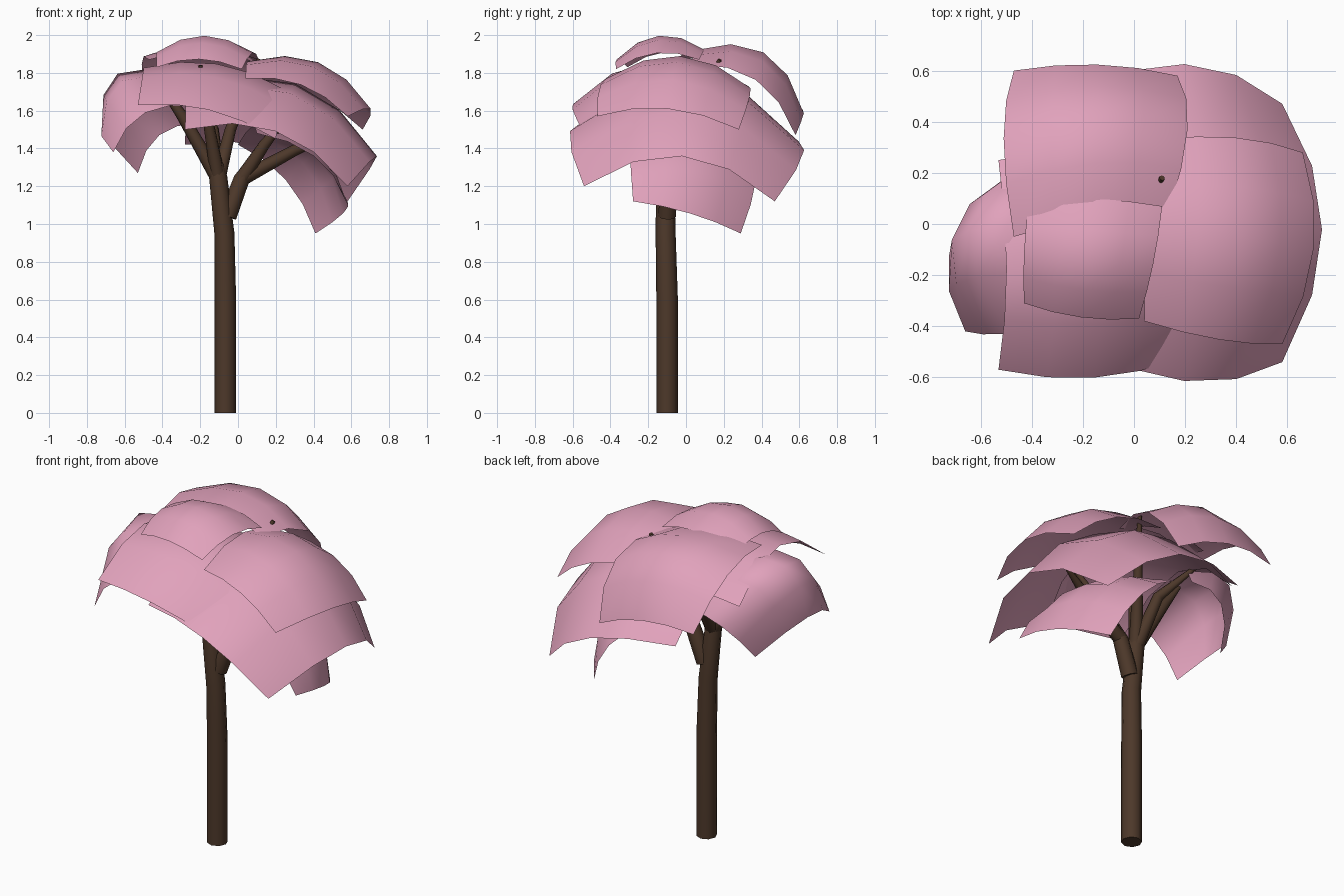
import bpy, bmesh
from mathutils import Vector

if "Cube" in bpy.data.objects:
    bpy.data.objects.remove(bpy.data.objects["Cube"])


def material(name, rgb):
    m = bpy.data.materials.new(name)
    m.diffuse_color = (*rgb, 1)
    m.use_nodes = True
    m.node_tree.nodes["Principled BSDF"].inputs["Base Color"].default_value = m.diffuse_color
    return m


BARK = material("bark", (0.075, 0.040, 0.023))
BLOSSOM = material("blossom", (0.75, 0.36, 0.50))
N = 4  # segments per side of a blossom sheet


def sheet(name, c00, c10, c11, c01, lift_u, lift_v, dome, bow_u, bow_v):
    """Curved sheet: bilinear corners, lifted along the normal and bowed at the edges."""
    a, b, c, d = map(Vector, (c00, c10, c11, c01))
    normal = (c - a).cross(d - b).normalized()
    side_u = (b - a + c - d).normalized()
    side_v = (d - a + c - b).normalized()
    bm = bmesh.new()
    rows = []
    for j in range(N + 1):
        v = j / N
        row = []
        for i in range(N + 1):
            u = i / N
            ku, kv = 4 * u * (1 - u), 4 * v * (1 - v)
            p = a.lerp(b, u).lerp(d.lerp(c, u), v)
            p += normal * (ku * lift_u + kv * lift_v + ku * kv * dome)
            p += side_u * (bow_u * kv * (2 * u - 1)) + side_v * (bow_v * ku * (2 * v - 1))
            row.append(bm.verts.new(p))
        rows.append(row)
    for j in range(N):
        for i in range(N):
            f = bm.faces.new((rows[j][i], rows[j][i + 1], rows[j + 1][i + 1], rows[j + 1][i]))
            f.smooth = True
    me = bpy.data.meshes.new(name)
    bm.to_mesh(me)
    bm.free()
    me.materials.append(BLOSSOM)
    bpy.context.collection.objects.link(bpy.data.objects.new(name, me))


def limb(name, points):
    """Tapered tube through (x, y, z, radius) points."""
    cu = bpy.data.curves.new(name, 'CURVE')
    cu.dimensions = '3D'
    cu.bevel_depth = 1
    cu.bevel_resolution = 2
    cu.use_fill_caps = True
    sp = cu.splines.new('POLY')
    sp.points.add(len(points) - 1)
    for q, (x, y, z, r) in zip(sp.points, points):
        q.co = (x, y, z, 1)
        q.radius = r
    cu.materials.append(BARK)
    ob = bpy.data.objects.new(name, cu)
    bpy.context.collection.objects.link(ob)
    bpy.ops.object.select_all(action='DESELECT')
    ob.select_set(True)
    bpy.context.view_layer.objects.active = ob
    bpy.ops.object.convert(target='MESH')
    bpy.ops.object.shade_smooth_by_angle(angle=0.9)


# trunk and main limbs
limb("trunk", [(-.067, -.10, 0, .057), (-.067, -.10, .6, .057),
               (-.072, -.108, .95, .053), (-.105, -.11, 1.25, .048), (-.11, -.11, 1.32, .035)])
limb("right_limb", [(-.055, -.10, 1.04, .048), (.02, -.09, 1.24, .043), (.05, -.09, 1.29, .03)])

# branches fanning out from the two forks
LEFT, RIGHT = (-.105, -.11, 1.24), (.02, -.09, 1.24)
branches = [
    (LEFT, (-.30, -.10, 1.58), (-.42, -.12, 1.74)),
    (LEFT, (-.15, -.18, 1.50), (-.20, -.25, 1.84)),
    (LEFT, (-.04, -.02, 1.50), (.11, .18, 1.87)),
    (LEFT, (-.13, .05, 1.50), (-.32, .18, 1.72)),
    (RIGHT, (.14, -.12, 1.42), (.30, -.16, 1.62)),
    (RIGHT, (.30, -.05, 1.39), (.50, .02, 1.47)),
]
for k, (base, mid, tip) in enumerate(branches):
    limb(f"branch_{k + 1}", [(*base, .040), (*mid, .030), (*tip, .011)])

# blossom sheets, overlapping from the crown down
sheet("blossom_top", (-.43, -.31, 1.83), (.02, -.37, 1.82), (.11, .07, 1.87), (-.41, .10, 1.87),
      .05, .06, .04, .01, .02)
sheet("blossom_back", (-.47, -.05, 1.87), (.13, .03, 1.84), (.17, .58, 1.47), (-.47, .60, 1.58),
      .07, .13, .05, .05, .0)
sheet("blossom_right", (.04, -.38, 1.77), (.58, -.47, 1.57), (.66, .28, 1.50), (.08, .33, 1.73),
      .07, .10, .06, .05, .03)
sheet("blossom_front", (-.53, -.57, 1.63), (.20, -.52, 1.45), (.23, .25, 1.58), (-.53, .25, 1.63),
      .07, .20, .01, .0, .05)
sheet("blossom_right_wide", (-.28, -.45, 1.50), (.58, -.54, 1.20), (.58, .47, 1.12), (-.28, .50, 1.42),
      .14, .24, .08, .08, .13)
sheet("blossom_right_low", (.10, -.30, 1.48), (.58, -.28, 1.12), (.41, .29, .95), (.0, .35, 1.42),
      .08, .06, .05, .03, .03)
sheet("blossom_left", (-.66, -.42, 1.38), (-.20, -.38, 1.62), (-.20, .25, 1.53), (-.53, .10, 1.27),
      .10, .20, .13, .02, .05)
